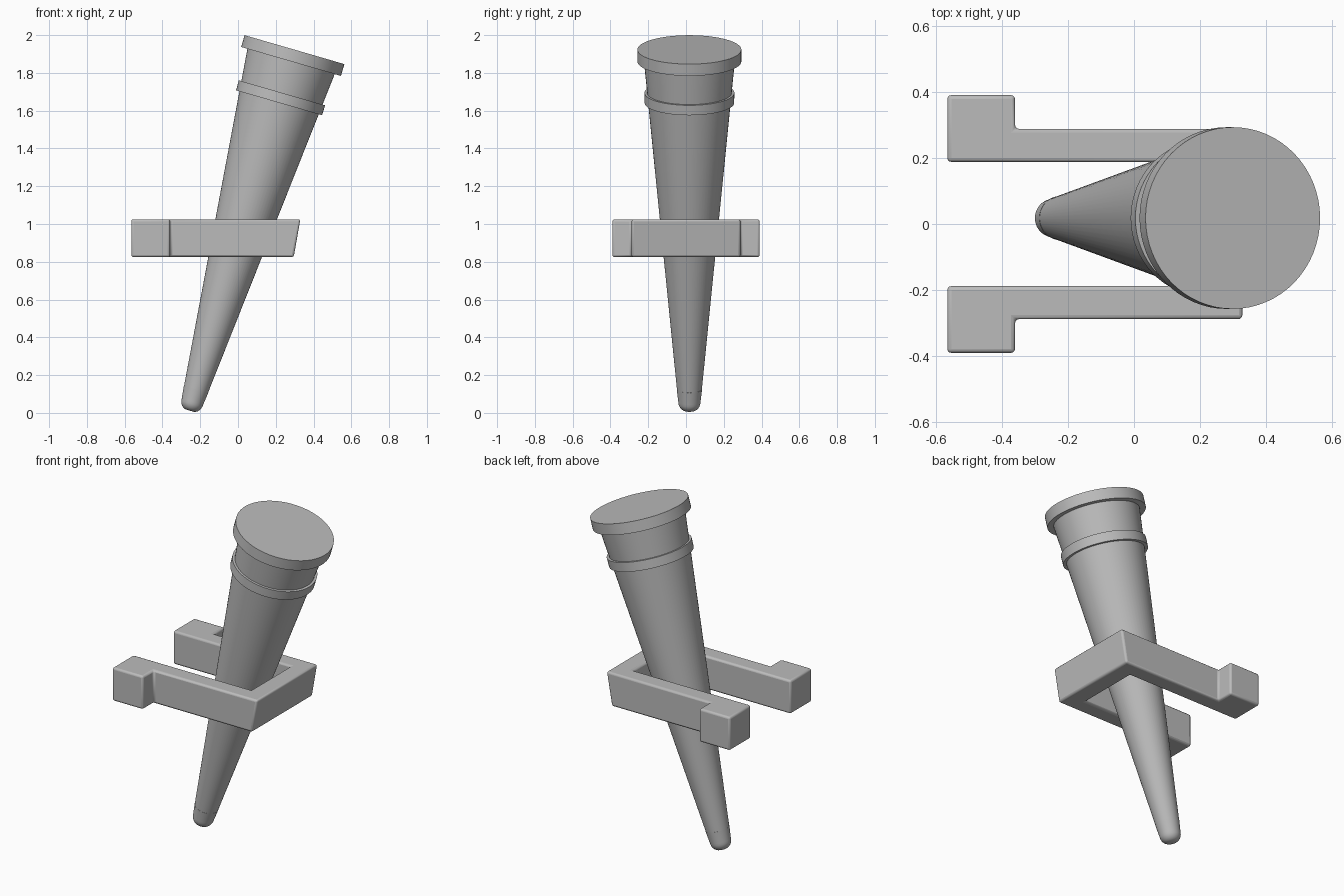
import bpy, bmesh, math
from mathutils import Matrix

cube = bpy.data.objects.get("Cube")
if cube:
    bpy.data.objects.remove(cube, do_unlink=True)

grey = bpy.data.materials.new("plain_grey")
grey.use_nodes = True
COLOR = (0.5, 0.5, 0.5, 1)
grey.diffuse_color = COLOR
grey.node_tree.nodes["Principled BSDF"].inputs["Base Color"].default_value = COLOR


def add_object(name, bm):
    bmesh.ops.recalc_face_normals(bm, faces=bm.faces)
    mesh = bpy.data.meshes.new(name)
    bm.to_mesh(mesh)
    bm.free()
    mesh.materials.append(grey)
    obj = bpy.data.objects.new(name, mesh)
    bpy.context.collection.objects.link(obj)
    return obj


def smooth(obj, degrees):
    bpy.ops.object.select_all(action='DESELECT')
    obj.select_set(True)
    bpy.context.view_layer.objects.active = obj
    bpy.ops.object.shade_smooth_by_angle(angle=math.radians(degrees))


TILT = Matrix.Translation((0.299, 0.018, 1.923)) @ Matrix.Rotation(math.radians(16.16), 4, 'Y')


def lathe(name, profile, sides=64):
    """Closed solid of revolution, (radius, height) from the torch top downwards."""
    bm = bmesh.new()
    rings = []
    for r, h in profile:
        rings.append([bm.verts.new((r * math.cos(i * math.tau / sides),
                                    r * math.sin(i * math.tau / sides), h))
                      for i in range(sides)])
    for a, b in zip(rings, rings[1:]):
        for i in range(sides):
            j = (i + 1) % sides
            bm.faces.new((a[i], a[j], b[j], b[i]))
    bm.faces.new(rings[0])
    bm.faces.new(rings[-1])
    bmesh.ops.transform(bm, matrix=TILT, verts=bm.verts)
    obj = add_object(name, bm)
    smooth(obj, 30)
    return obj


# Tilted torch: cap, tapering shaft, raised band and rounded tip
lathe("torch_cap", [(0.275, 0), (0.275, -0.065)])
lathe("torch_shaft", [(0.242, -0.05), (0.066, -1.873)])
lathe("torch_band", [(0.238, -0.238), (0.237, -0.293)])
tip = [(0.067, -1.872), (0.059, -1.94)]
for step in range(1, 7):
    a = math.radians(step * 14)
    tip.append((0.018 + 0.041 * math.cos(a), -1.94 - 0.05 * math.sin(a)))
lathe("torch_tip", tip)

# Wall bracket: mirrored plan outline, extruded, with a leaning front bar
half = [(0.22, 0.188), (-0.565, 0.188), (-0.565, 0.39), (-0.36, 0.39),
        (-0.36, 0.288), (0.33, 0.288)]
outline = half + [(x, -y) for x, y in reversed(half)]
bm = bmesh.new()
top = [bm.verts.new((x, y, 1.025)) for x, y in outline]
low = [bm.verts.new((x - (0.035 if x > 0 else 0), y, 0.825)) for x, y in outline]
bm.faces.new(top)
bm.faces.new(low)
for i in range(len(top)):
    j = (i + 1) % len(top)
    bm.faces.new((top[i], top[j], low[j], low[i]))
bracket = add_object("wall_bracket", bm)
bevel = bracket.modifiers.new("soft_edges", 'BEVEL')
bevel.width = 0.012
bevel.segments = 3
smooth(bracket, 35)
